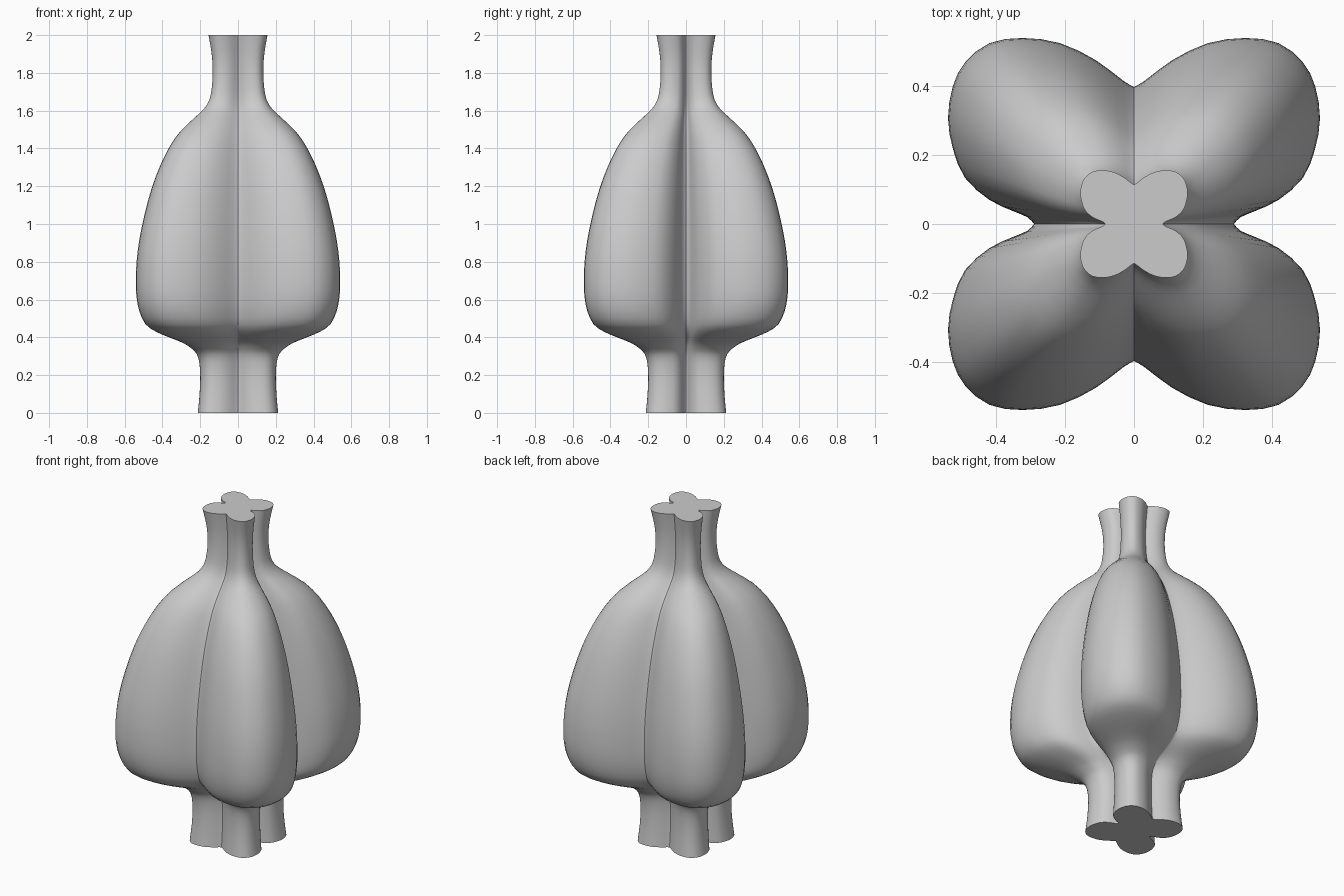
import bpy
import bmesh

cube = bpy.data.objects.get("Cube")
if cube:
    bpy.data.objects.remove(cube, do_unlink=True)

# One colour for the whole vase
grey = bpy.data.materials.new("plain grey")
grey.use_nodes = True
colour = (0.6, 0.6, 0.6, 1)
grey.diffuse_color = colour
grey.node_tree.nodes["Principled BSDF"].inputs["Base Color"].default_value = colour

# One lobe of the cross-section, from the side crease round to the front crease
lobe = [(.29, 0), (.31, .02), (.35, .037), (.42, .07), (.49, .133), (.525, .215),
        (.54, .307), (.526, .4), (.49, .47), (.42, .525), (.324, .54),
        (.214, .525), (.11, .475), (.03, .415), (0, .398)]
LOBE_REACH = .54

# Height and half width from foot to rim
profile = [(0, .213), (.08, .205), (.18, .2), (.26, .204), (.31, .218), (.34, .245),
           (.37, .29), (.4, .365), (.43, .435), (.47, .49), (.54, .523), (.62, .538),
           (.7, .541), (.8, .537), (.92, .522), (1.05, .495), (1.18, .46),
           (1.3, .416), (1.41, .362), (1.49, .306), (1.56, .233), (1.61, .18),
           (1.66, .151), (1.72, .139), (1.8, .134), (1.88, .137), (1.95, .147),
           (2, .156)]


def spline(points, steps):
    """Round a list of points with a Catmull-Rom curve."""
    result = []
    for i in range(len(points) - 1):
        a, b = points[max(i - 1, 0)], points[i]
        c, d = points[i + 1], points[min(i + 2, len(points) - 1)]
        for s in range(steps):
            t = s / steps
            result.append(tuple(
                q + t * (r - p) / 2 + t * t * (p - 2.5 * q + 2 * r - u / 2)
                + t ** 3 * (q * 3 - p - r * 3 + u) / 2
                for p, q, r, u in zip(a, b, c, d)))
    return result + [points[-1]]


# Mirror the lobe into a full four-lobed outline
quarter = spline(lobe, 2)
half = quarter + [(-x, y) for x, y in quarter[-2::-1]]
outline = half + [(x, -y) for x, y in half[-2:0:-1]]

# Loft the outline along the profile
bm = bmesh.new()
rings = []
for z, width in spline(profile, 2):
    k = width / LOBE_REACH
    rings.append([bm.verts.new((x * k, y * k, z)) for x, y in outline])
count = len(outline)
for low, high in zip(rings, rings[1:]):
    for i in range(count):
        j = (i + 1) % count
        bm.faces.new((low[i], low[j], high[j], high[i]))

# Flat foot and top
bm.faces.new(rings[0][::-1])
bm.faces.new(rings[-1])

mesh = bpy.data.meshes.new("lobed_vase")
bm.to_mesh(mesh)
bm.free()
mesh.materials.append(grey)
vase = bpy.data.objects.new("lobed_vase", mesh)
bpy.context.collection.objects.link(vase)

# Smooth lobes with sharp creases and rims
bpy.ops.object.select_all(action="DESELECT")
vase.select_set(True)
bpy.context.view_layer.objects.active = vase
bpy.ops.object.shade_smooth_by_angle(angle=0.6)
